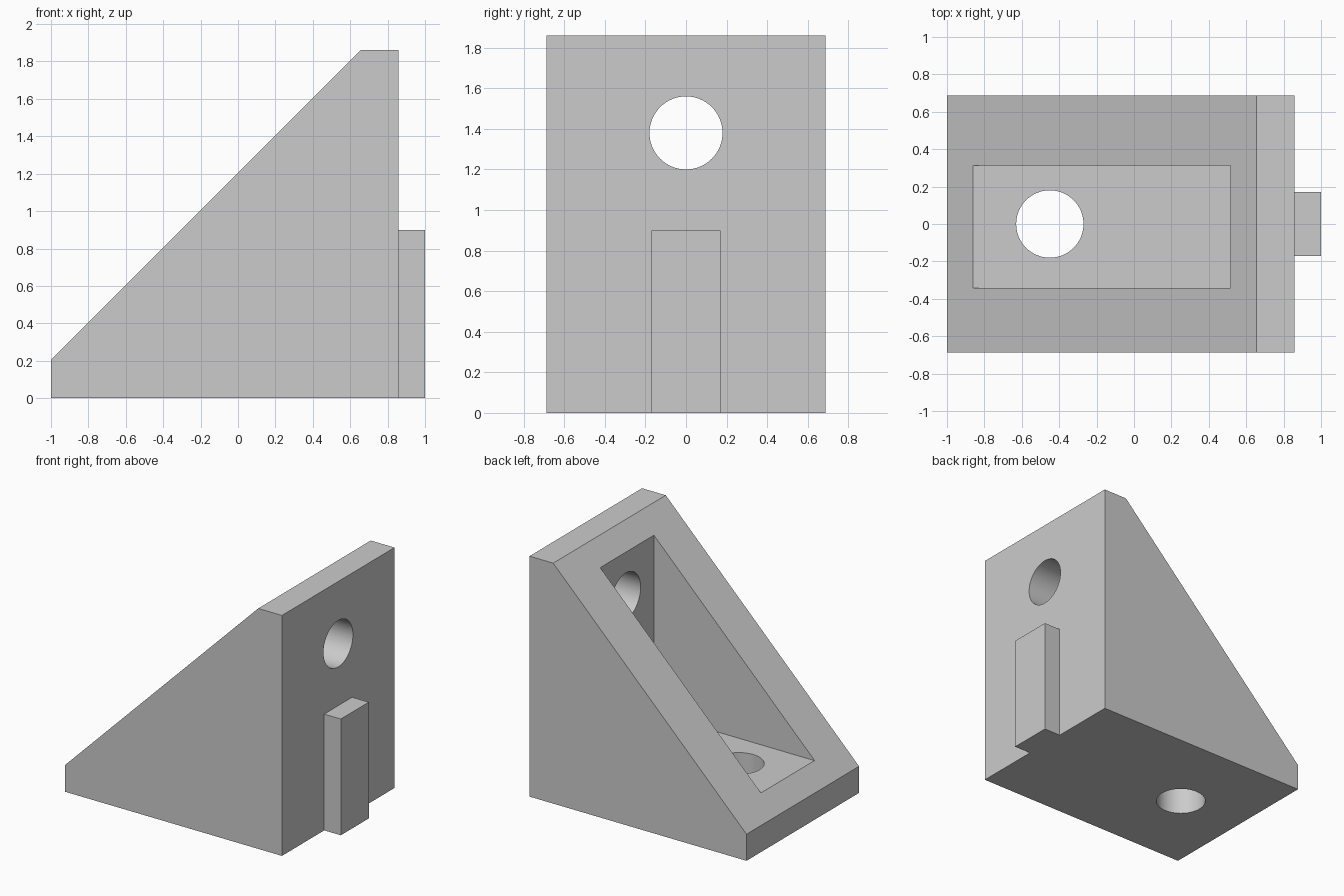
import bpy, bmesh, math
from mathutils import Matrix, Vector

cube = bpy.data.objects.get("Cube")
if cube:
    bpy.data.objects.remove(cube, do_unlink=True)

# One plain grey for the whole bracket
grey = bpy.data.materials.new("plain_grey")
grey.use_nodes = True
colour = (0.6, 0.6, 0.6, 1)
grey.diffuse_color = colour
grey.node_tree.nodes["Principled BSDF"].inputs["Base Color"].default_value = colour

HALF_WIDTH, WALL_X, FLOOR_Z = 0.688, 0.858, 0.344


def finish(name, bm):
    bmesh.ops.recalc_face_normals(bm, faces=bm.faces)
    mesh = bpy.data.meshes.new(name)
    bm.to_mesh(mesh)
    bm.free()
    mesh.materials.append(grey)
    obj = bpy.data.objects.new(name, mesh)
    bpy.context.collection.objects.link(obj)
    return obj


def box(name, low, high):
    low, high = Vector(low), Vector(high)
    bm = bmesh.new()
    bmesh.ops.create_cube(bm, size=1, matrix=Matrix.Translation((low + high) / 2)
                          @ Matrix.Diagonal((*(high - low), 1)))
    return finish(name, bm)


def cylinder(name, centre, radius, depth, rotation=Matrix.Identity(4)):
    bm = bmesh.new()
    bmesh.ops.create_cone(bm, cap_ends=True, segments=64, radius1=radius, radius2=radius,
                          depth=depth, matrix=Matrix.Translation(centre) @ rotation)
    return finish(name, bm)


def cut(target, cutter):
    cutter.hide_render = True
    mod = target.modifiers.new("cut", 'BOOLEAN')
    mod.operation, mod.solver, mod.object = 'DIFFERENCE', 'EXACT', cutter
    bpy.context.view_layer.objects.active = target
    bpy.ops.object.modifier_apply(modifier=mod.name)
    bpy.data.objects.remove(cutter, do_unlink=True)


# Wedge body: side profile extruded across the width
profile = [(-1, 0), (WALL_X, 0), (WALL_X, 1.861), (0.655, 1.861), (-1, 0.206)]
bm = bmesh.new()
side = bm.faces.new([bm.verts.new((x, -HALF_WIDTH, z)) for x, z in profile])
new = bmesh.ops.extrude_face_region(bm, geom=[side])["geom"]
bmesh.ops.translate(bm, vec=(0, 2 * HALF_WIDTH, 0),
                    verts=[v for v in new if isinstance(v, bmesh.types.BMVert)])
body = finish("bracket_body", bm)

# Pocket open to the slope, then a bolt hole in the floor and in the wall
cut(body, box("pocket_cutter", (-0.861, -0.343, FLOOR_Z), (0.515, 0.313, 2.1)))
cut(body, cylinder("floor_hole_cutter", (-0.45, 0, 0.15), 0.18, 0.6))
cut(body, cylinder("wall_hole_cutter", (0.7, 0, 1.38), 0.18, 0.6,
                   Matrix.Rotation(math.pi / 2, 4, 'Y')))

# Locating tab on the upright face
box("locating_tab", (WALL_X, -0.171, 0), (1, 0.171, 0.9))

# Smooth only the hole walls
bpy.ops.object.select_all(action='DESELECT')
body.select_set(True)
bpy.context.view_layer.objects.active = body
bpy.ops.object.shade_smooth_by_angle(angle=math.radians(30))
